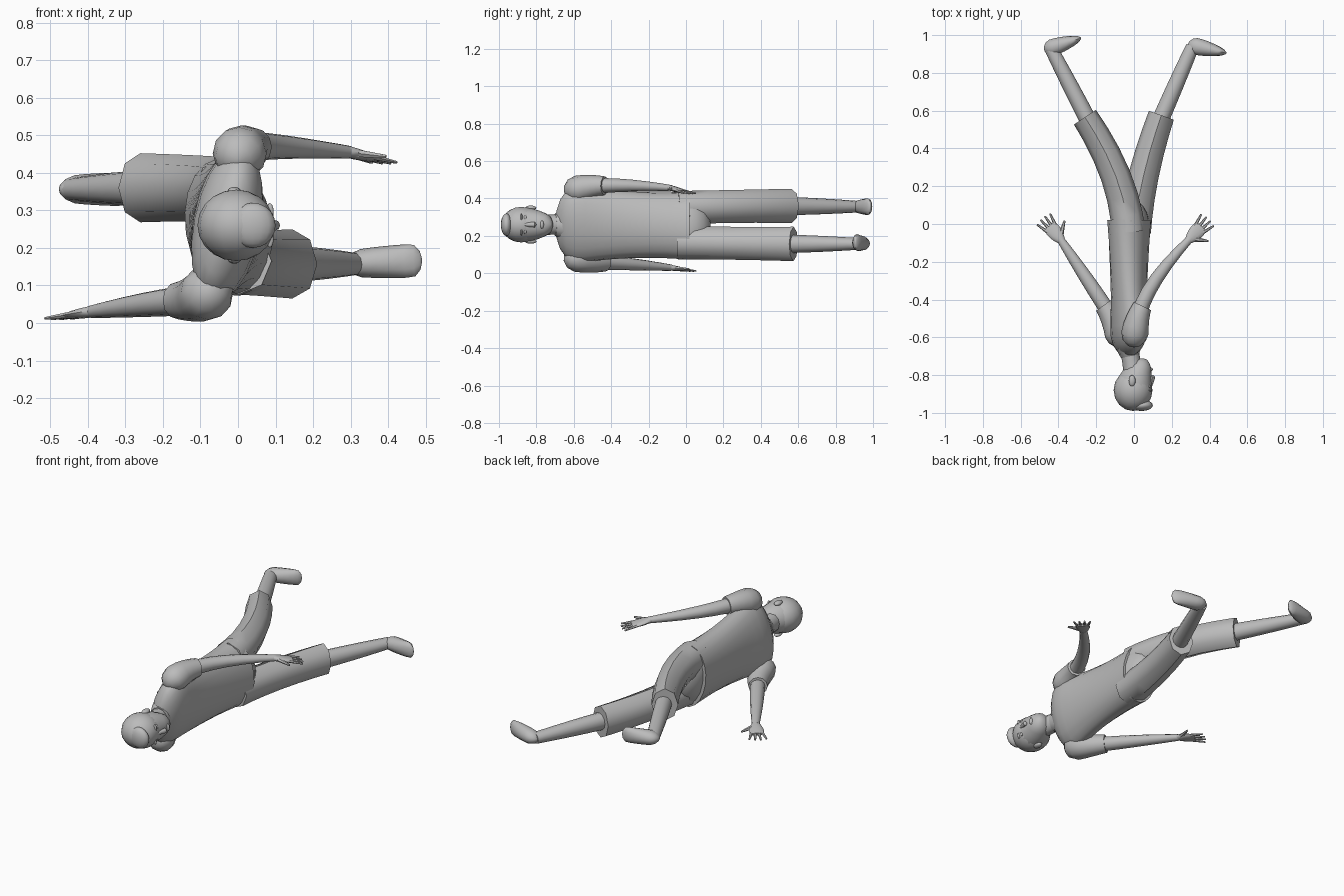
import bpy, bmesh, math
from mathutils import Vector, Matrix

default_cube = bpy.data.objects.get("Cube")
if default_cube:
    bpy.data.objects.remove(default_cube)

grey = bpy.data.materials.new("plain grey")
grey.use_nodes = True
shade = (.5, .5, .5, 1)
grey.diffuse_color = shade
grey.node_tree.nodes["Principled BSDF"].inputs["Base Color"].default_value = shade


def finish(name, bm):
    """Turn a bmesh into a named, smooth shaded object."""
    bmesh.ops.recalc_face_normals(bm, faces=bm.faces)
    mesh = bpy.data.meshes.new(name)
    bm.to_mesh(mesh)
    bm.free()
    mesh.materials.append(grey)
    obj = bpy.data.objects.new(name, mesh)
    bpy.context.collection.objects.link(obj)
    bpy.ops.object.select_all(action='DESELECT')
    obj.select_set(True)
    bpy.context.view_layer.objects.active = obj
    bpy.ops.object.shade_smooth_by_angle(angle=math.radians(46))


def blend(values, t):
    """Smooth curve steered by a list of points or sizes."""
    values = [Vector(value) for value in values]
    while len(values) > 1:
        values = [a.lerp(b, t) for a, b in zip(values, values[1:])]
    return values[0]


def dome(distance, length):
    """Shrink factor that rounds off an end."""
    if distance >= length:
        return 1
    return max(.1, math.sqrt(1 - (1 - distance / length) ** 2))


def sweep(name, path, sizes, sides=12, steps=8, round_start=0, round_end=0, lean=(0, 0)):
    """Skin ovals (sideways radius, upright radius) along a curved path."""
    bm = bmesh.new()
    rings = []
    for i in range(steps + 1):
        t = (1 - math.cos(math.pi * i / steps)) / 2
        centre = blend(path, t)
        along = (blend(path, t + .01) - blend(path, t - .01)).normalized()
        tilt = math.radians(lean[0] + (lean[1] - lean[0]) * t)
        up = Vector((math.sin(tilt), 0, math.cos(tilt)))
        up = (up - along * up.dot(along)).normalized()
        across = along.cross(up)
        size = blend(sizes, t) * dome(t, round_start) * dome(1 - t, round_end)
        ring = []
        for k in range(sides):
            turn = math.tau * k / sides
            ring.append(bm.verts.new(centre + across * size.x * math.cos(turn) + up * size.y * math.sin(turn)))
        rings.append(ring)
    for near, far in zip(rings, rings[1:]):
        for k in range(sides):
            bm.faces.new((near[k - 1], near[k], far[k], far[k - 1]))
    bm.faces.new(rings[0])
    bm.faces.new(rings[-1])
    finish(name, bm)


def blob(name, centre, size):
    """A squashed ball."""
    bm = bmesh.new()
    bmesh.ops.create_uvsphere(bm, u_segments=16, v_segments=10, radius=1)
    bmesh.ops.transform(bm, matrix=Matrix.LocRotScale(Vector(centre), None, Vector(size)), verts=bm.verts)
    finish(name, bm)


def hand(side, wrist, heading, drop):
    """Flat palm with four spread fingers and a thumb."""
    turn = Matrix.Rotation(math.radians(heading), 3, 'Z')

    def spot(reach, offset):
        return Vector(wrist) + turn @ Vector((reach, offset, -drop * reach))

    sweep(side + "_palm", [spot(-.02, 0), spot(.09, 0)], [(.015, .016), (.05, .015), (.035, .008)])
    for finger in range(4):
        spread = 1.5 - finger
        reach = .15 - .008 * abs(spread)
        sweep(f"{side}_finger_{finger + 1}", [spot(.07, spread * .018), spot(reach, spread * .03)],
              [(.01, .008), (.005, .004)], sides=6, steps=3)
    sweep(side + "_thumb", [spot(.01, -.01), spot(.04, -.05), spot(.06, -.08)],
          [(.015, .012), (.005, .005)], sides=6, steps=4)


def arm(side, shoulder, armpit, cuff, elbow, wrist, heading, drop):
    """Short sleeve, bare arm and hand."""
    sweep(side + "_sleeve", [shoulder, armpit, cuff], [(.085, .085), (.05, .05)], round_start=.4)
    start = Vector(cuff).lerp(Vector(armpit), .3)
    sweep(side + "_arm", [start, elbow, wrist], [(.04, .04), (.04, .035), (.02, .017)])
    hand(side, wrist, heading, drop)


def leg(side, hip, knee, cuff, ankle, heel, toe):
    """Wide trouser leg, bare calf and shoe."""
    sweep(side + "_trouser_leg", [hip, knee, cuff], [(.09, .09), (.08, .085), (.07, .092)], sides=8)
    start = Vector(cuff).lerp(Vector(knee), .2)
    sweep(side + "_calf", [start, ankle], [(.045, .05), (.045, .045), (.035, .03)])
    sweep(side + "_shoe", [heel, toe], [(.045, .034), (.05, .045), (.012, .045)],
          steps=10, round_start=.25, round_end=.15)


# Shirt twists from the hips up to the shoulders
sweep("shirt", [(-.025, .02, .255), (-.03, -.7, .265)], [(.115, .185), (.09, .15), (.09, .24)],
      sides=20, steps=16, round_end=.2, lean=(-9, 15))
sweep("collar", [(-.03, -.65, .26), (-.02, -.7, .26)], [(.065, .085), (.05, .06)], steps=2)
sweep("neck", [(-.03, -.64, .26), (0, -.8, .26)], [(.05, .055), (.045, .05), (.055, .06)])

# Head and face, looking along +x
blob("skull", (-.005, -.88, .26), (.103, .11, .095))
sweep("jaw", [(0, -.87, .26), (.01, -.79, .26), (.07, -.72, .26)],
      [(.095, .09), (.09, .09), (.035, .04)], sides=16, round_end=.2)
blob("fringe", (.04, -.96, .26), (.06, .03, .06))
sweep("nose", [(.09, -.86, .26), (.1, -.8, .26)], [(.005, .008), (.018, .018)], sides=8, steps=4, round_end=.3)
blob("lips", (.088, -.77, .26), (.012, .01, .022))
for side, sign in (("left", -1), ("right", 1)):
    blob(side + "_ear", (-.01, -.83, .26 + sign * .09), (.018, .03, .012))
    blob(side + "_eye", (.08, -.86, .26 + sign * .034), (.01, .008, .016))
    blob(side + "_brow", (.085, -.88, .26 + sign * .035), (.01, .006, .024))

# Arms: one raised along the body, one resting on the ground
arm("raised", shoulder=(0, -.65, .43), armpit=(0, -.53, .47), cuff=(.045, -.435, .468),
    elbow=(.08, -.3, .475), wrist=(.295, -.08, .455), heading=47, drop=.2)
arm("resting", shoulder=(-.07, -.65, .1), armpit=(-.08, -.54, .06), cuff=(-.16, -.43, .06),
    elbow=(-.25, -.29, .05), wrist=(-.39, -.08, .03), heading=130, drop=.13)

# Hips and striding legs
sweep("trouser_seat", [(-.025, -.1, .256), (-.02, .13, .256)], [(.1, .17), (.105, .175)],
      sides=16, round_end=.6, lean=(-9, -9))
leg("upper", hip=(-.03, -.04, .35), knee=(-.05, .25, .36), cuff=(-.26, .565, .36),
    ankle=(-.44, .93, .356), heel=(-.475, .92, .356), toe=(-.28, .985, .356))
leg("lower", hip=(0, -.04, .165), knee=(.03, .25, .16), cuff=(.145, .575, .157),
    ankle=(.31, .94, .157), heel=(.285, .95, .157), toe=(.49, .905, .167))
